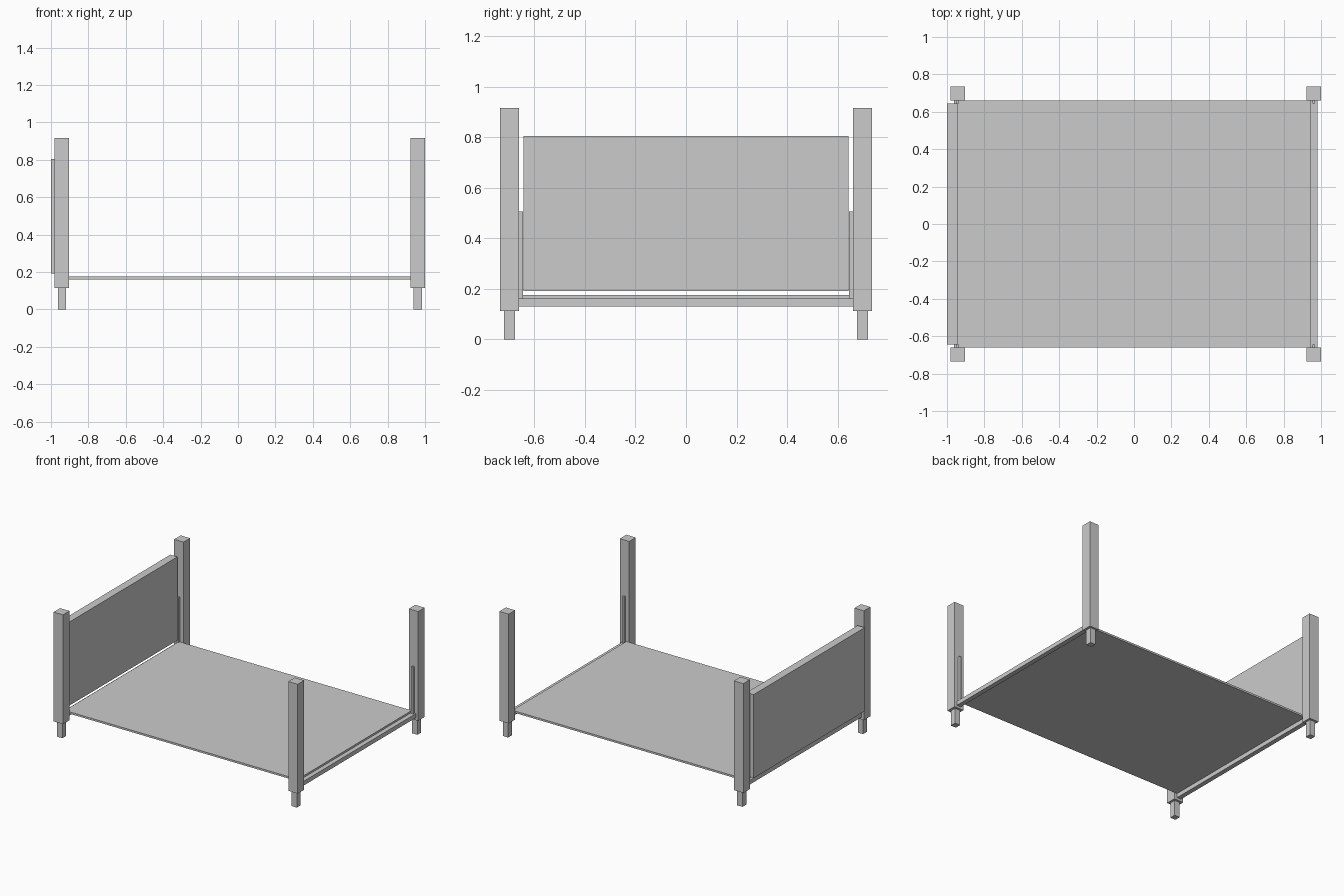
import bpy

if "Cube" in bpy.data.objects:
    bpy.data.objects.remove(bpy.data.objects["Cube"])


def box(name, x, y, z):
    """Box spanning the given (min, max) ranges."""
    bpy.ops.mesh.primitive_cube_add(size=1, location=[sum(r) / 2 for r in (x, y, z)])
    ob = bpy.context.object
    ob.name = name
    ob.scale = [r[1] - r[0] for r in (x, y, z)]
    bpy.ops.object.transform_apply(location=False, rotation=False, scale=True)
    return ob


MID = 0.0095  # frame midpoint in x; the headboard overhangs at the head end


def span(a, b, s, mid=0.0):
    """Range a..b offset from mid, mirrored when s is -1."""
    return tuple(sorted((mid + s * a, mid + s * b)))


for sx, end in ((-1, "head"), (1, "foot")):
    # Corner posts, feet and panel tongues
    for sy, side in ((-1, "front"), (1, "back")):
        tag = f"{end}_{side}"
        box(f"post_{tag}", span(0.914, 0.9905, sx, MID), span(0.661, 0.736, sy), (0.113, 0.915))
        box(f"foot_{tag}", span(0.930, 0.973, sx, MID), span(0.677, 0.721, sy), (0, 0.113))
        box(f"tongue_{tag}", span(0.945, 0.959, sx, MID), span(0.645, 0.661, sy), (0.16, 0.505))
    # Cross rail under the mattress board
    box(f"rail_{end}", span(0.937, 0.971, sx, MID), (-0.661, 0.661), (0.13, 0.161))

# Mattress board
box("mattress_board", (-0.943, 0.947), (-0.661, 0.661), (0.161, 0.175))

# Headboard panel
box("headboard", (-1.0, -0.942), (-0.643, 0.643), (0.191, 0.804))
